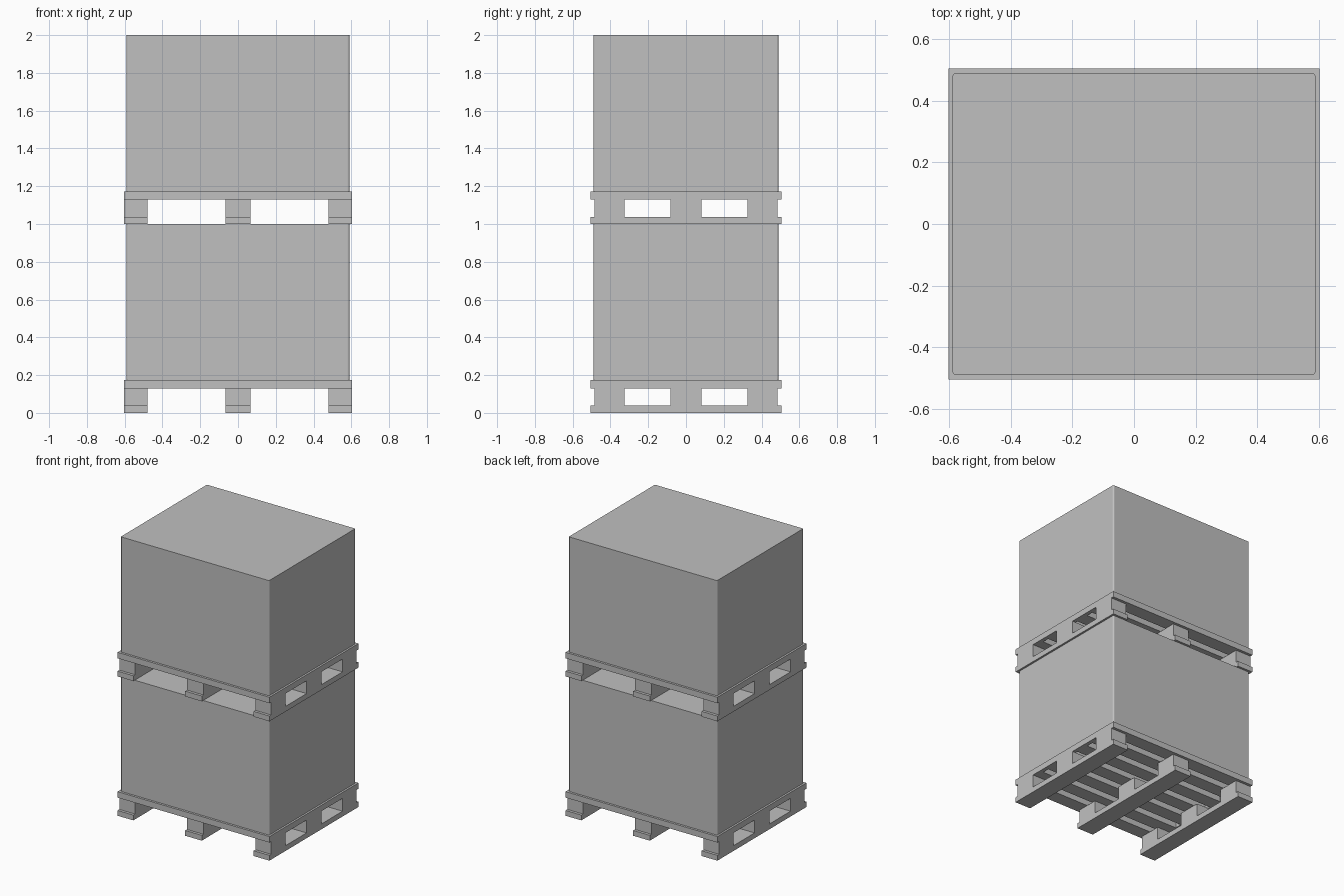
import bpy
import bmesh

cube = bpy.data.objects.get("Cube")
if cube:
    bpy.data.objects.remove(cube, do_unlink=True)

grey = bpy.data.materials.new("light_grey")
grey.use_nodes = True
GREY = (0.53, 0.53, 0.53, 1)
grey.diffuse_color = GREY
grey.node_tree.nodes["Principled BSDF"].inputs["Base Color"].default_value = GREY

HALF_X, HALF_Y = 0.603, 0.505
BOTTOM, UNDER, DECK, TIER = 0.038, 0.13, 0.173, 1.0


def add_box(bm, x0, x1, y0, y1, z0, z1):
    verts = bmesh.ops.create_cube(bm, size=1)["verts"]
    bmesh.ops.scale(bm, vec=(x1 - x0, y1 - y0, z1 - z0), verts=verts)
    bmesh.ops.translate(bm, verts=verts,
                        vec=((x0 + x1) / 2, (y0 + y1) / 2, (z0 + z1) / 2))


def make_part(name, boxes, z):
    bm = bmesh.new()
    for box in boxes:
        add_box(bm, *box)
    mesh = bpy.data.meshes.new(name)
    bm.to_mesh(mesh)
    bm.free()
    mesh.materials.append(grey)
    obj = bpy.data.objects.new(name, mesh)
    obj.location.z = z
    bpy.context.collection.objects.link(obj)
    return obj


def make_pallet(tier, z):
    # Three runners, each a bottom board with three spacer blocks
    runners = {"right": (-HALF_X, -0.478), "middle": (-0.066, 0.066),
               "left": (0.478, HALF_X)}
    spans = [(-0.485, -0.325), (-0.083, 0.083), (0.325, 0.485)]
    for side, (x0, x1) in runners.items():
        make_part(f"{tier}_{side}_bottom_board",
                  [(x0, x1, -HALF_Y, HALF_Y, 0, BOTTOM)], z)
        make_part(f"{tier}_{side}_blocks",
                  [(x0, x1, y0, y1, BOTTOM, UNDER) for y0, y1 in spans], z)

    # Side rails closing the ends of the deck
    rail = 0.575
    make_part(f"{tier}_deck_rails",
              [(-HALF_X, -rail, -HALF_Y, HALF_Y, UNDER, DECK),
               (rail, HALF_X, -HALF_Y, HALF_Y, UNDER, DECK)], z)

    # Spaced deck slats
    count, width = 7, 0.1
    pitch = (2 * HALF_Y - width) / (count - 1)
    starts = [-HALF_Y + i * pitch for i in range(count)]
    make_part(f"{tier}_deck_slats",
              [(-rail, rail, y, y + width, UNDER, DECK) for y in starts], z)


def make_load(tier, z):
    # Wrapped load with softly rounded upright corners
    obj = make_part(f"{tier}_load", [(-0.589, 0.589, -0.489, 0.489, DECK, TIER)], z)
    bm = bmesh.new()
    bm.from_mesh(obj.data)
    upright = [e for e in bm.edges
               if abs(e.verts[0].co.z - e.verts[1].co.z) > 0.1]
    bmesh.ops.bevel(bm, geom=upright, offset=0.008, segments=3,
                    profile=0.5, affect='EDGES')
    bm.to_mesh(obj.data)
    bm.free()


for tier, z in (("lower", 0), ("upper", TIER)):
    make_pallet(tier, z)
    make_load(tier, z)
